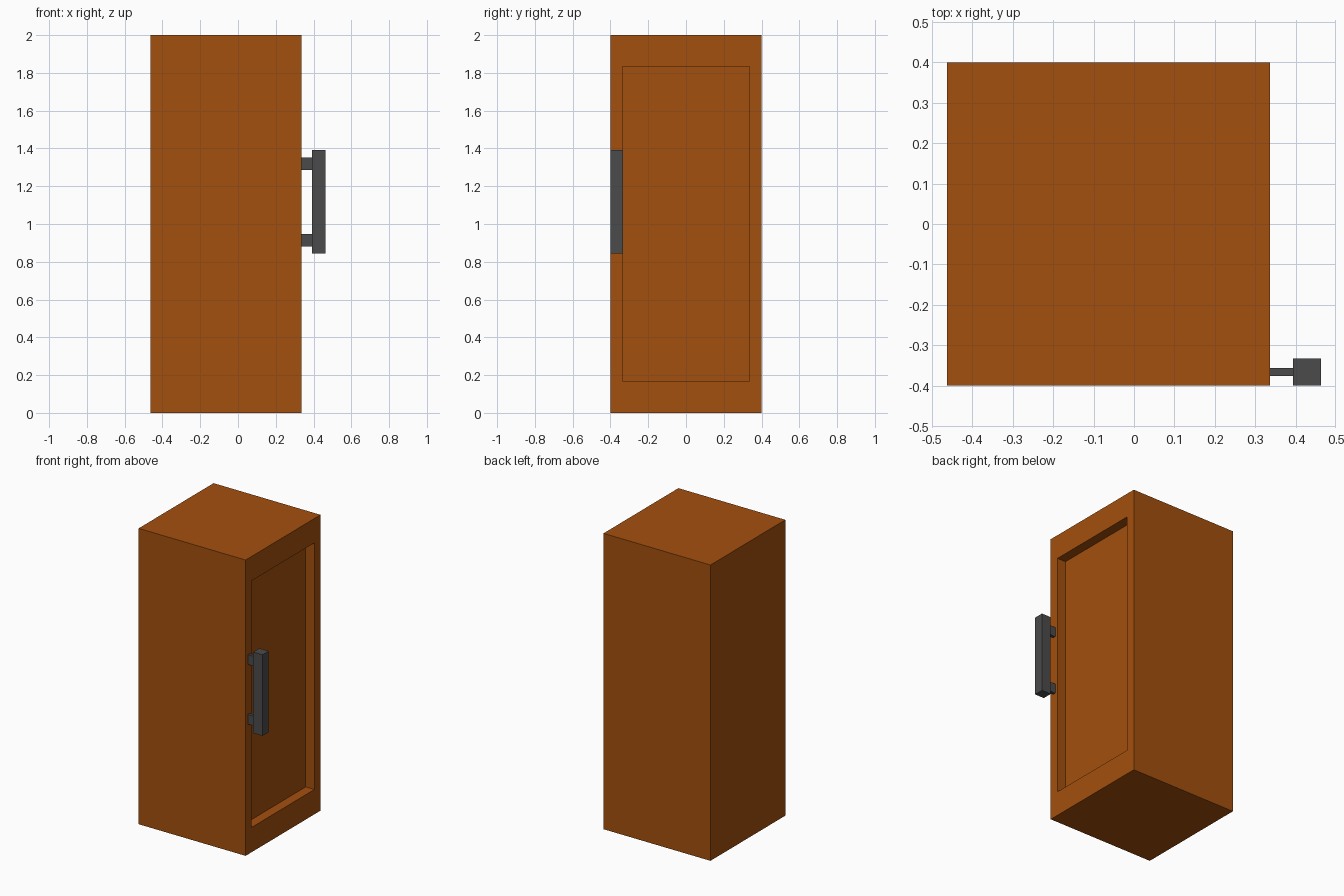
import bpy, bmesh

if "Cube" in bpy.data.objects:
    bpy.data.objects.remove(bpy.data.objects["Cube"])


def material(name, color):
    m = bpy.data.materials.new(name)
    m.diffuse_color = color
    m.use_nodes = True
    m.node_tree.nodes["Principled BSDF"].inputs["Base Color"].default_value = m.diffuse_color
    return m


wood = material("wood_brown", (0.37, 0.08, 0.004, 1))
metal = material("dark_metal", (0.07, 0.07, 0.07, 1))


def box(name, lo, hi, mat):
    bm = bmesh.new()
    bmesh.ops.create_cube(bm, size=1)
    for v in bm.verts:
        v.co = [lo[i] + (v.co[i] + 0.5) * (hi[i] - lo[i]) for i in range(3)]
    me = bpy.data.meshes.new(name)
    me.materials.append(mat)
    bm.to_mesh(me)
    bm.free()
    ob = bpy.data.objects.new(name, me)
    bpy.context.collection.objects.link(ob)
    return ob


# Cabinet with a recessed door panel on the right side
cab = box("cabinet", (-0.463, -0.4, 0), (0.337, 0.4, 2), wood)
bm = bmesh.new()
bm.from_mesh(cab.data)
door = max(bm.faces, key=lambda f: f.calc_center_median().x)
bmesh.ops.inset_individual(bm, faces=[door], thickness=0.05)
for v in door.verts:
    v.co.y = 0.335 if v.co.y > 0 else -0.335
    v.co.z = 1.835 if v.co.z > 1 else 0.168
panel = bmesh.ops.extrude_discrete_faces(bm, faces=[door])["faces"][0]
bmesh.ops.translate(bm, vec=(-0.065, 0, 0), verts=panel.verts)
bm.to_mesh(cab.data)
bm.free()

# Upright handle bar
box("handle_bar", (0.393, -0.4, 0.845), (0.463, -0.333, 1.393), metal)

# Two brackets joining the bar to the door, their tops and bottoms closing in slightly
for name, z in (("upper_bracket", 1.318), ("lower_bracket", 0.914)):
    box(name, (0.33, -0.376, z - 0.033), (0.395, -0.356, z + 0.033), metal)
